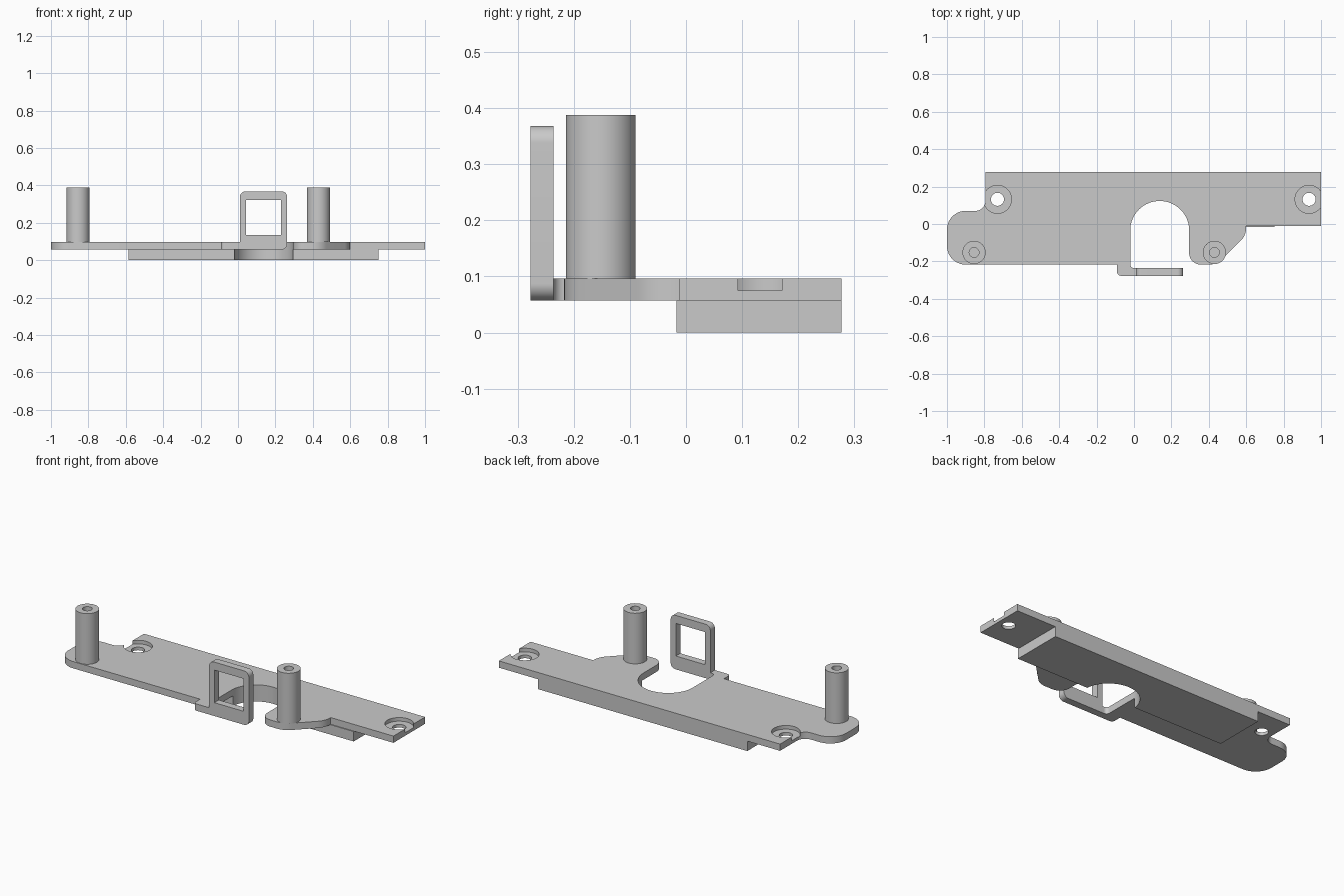
import bpy, bmesh, math
from mathutils import Vector, Matrix

if "Cube" in bpy.data.objects:
    bpy.data.objects.remove(bpy.data.objects["Cube"])

grey = bpy.data.materials.new("plain grey")
grey.use_nodes = True
COLOUR = (0.59, 0.59, 0.59, 1)
grey.diffuse_color = COLOUR
grey.node_tree.nodes["Principled BSDF"].inputs["Base Color"].default_value = COLOUR


def rounded(corners, steps=16):
    """Outline from (x, y, fillet radius) corners."""
    out = []
    for i, (x, y, r) in enumerate(corners):
        p = Vector((x, y, 0))
        if r == 0:
            out.append(p)
            continue
        a, b = ((Vector((*corners[j][:2], 0)) - p).normalized()
                for j in (i - 1, (i + 1) % len(corners)))
        half = a.angle(b) / 2
        centre = p + (a + b).normalized() * r / math.sin(half)
        u = (p + a * r / math.tan(half) - centre).normalized()
        v = (p + b * r / math.tan(half) - centre).normalized()
        out += [centre + u.slerp(v, k / steps) * r for k in range(steps + 1)]
    return out


def circle(x, y, r, n=48):
    return [Vector((x + r * math.cos(k * math.tau / n), y + r * math.sin(k * math.tau / n), 0))
            for k in range(n)]


def prism(name, outline, low, high, matrix=Matrix()):
    bm = bmesh.new()
    face = bm.faces.new([bm.verts.new((p.x, p.y, low)) for p in outline])
    made = bmesh.ops.extrude_face_region(bm, geom=[face])["geom"]
    bmesh.ops.translate(bm, vec=(0, 0, high - low),
                        verts=[g for g in made if isinstance(g, bmesh.types.BMVert)])
    bmesh.ops.remove_doubles(bm, verts=bm.verts, dist=1e-5)
    bmesh.ops.recalc_face_normals(bm, faces=bm.faces)
    bm.transform(matrix)
    mesh = bpy.data.meshes.new(name)
    bm.to_mesh(mesh)
    bm.free()
    mesh.materials.append(grey)
    ob = bpy.data.objects.new(name, mesh)
    bpy.context.collection.objects.link(ob)
    return ob


def activate(ob):
    bpy.ops.object.select_all(action="DESELECT")
    ob.select_set(True)
    bpy.context.view_layer.objects.active = ob


def cut(ob, cutter):
    activate(ob)
    mod = ob.modifiers.new("cut", "BOOLEAN")
    mod.operation, mod.solver, mod.object = "DIFFERENCE", "EXACT", cutter
    bpy.ops.object.modifier_apply(modifier=mod.name)
    bpy.data.objects.remove(cutter)


BASE, TOP, BACK, FRONT = 0.057, 0.096, 0.277, -0.217
SLOT_L, SLOT_R, ARCH_Y, ARCH_R = -0.02, 0.295, 0.123, 0.157
arch = [(SLOT_R, ARCH_Y, ARCH_R), (SLOT_L, ARCH_Y, ARCH_R)]

# Main plate with arched slot, rounded ear and side tab
plate = prism("base_plate", rounded([
    (-0.794, BACK, 0), (1, BACK, 0), (1, -0.012, 0), (0.6, -0.012, 0),
    (0.6, -0.06, 0.1), (0.443, FRONT, 0.1), (SLOT_R, FRONT, 0.062)] + arch + [
    (SLOT_L, -0.236, 0.02), (0.01, -0.236, 0), (0.01, -BACK, 0), (-0.09, -BACK, 0.02),
    (-0.09, FRONT, 0), (-1, FRONT, 0.1), (-1, 0.07, 0.1), (-0.794, 0.07, 0.055)]), BASE, TOP)

# Counterbored screw holes at both ends
for x in (-0.73, 0.936):
    cut(plate, prism("bore", circle(x, 0.132, 0.075), 0.075, 0.2))
    cut(plate, prism("hole", circle(x, 0.132, 0.035), -0.1, 0.2))

# Raised underside block sharing the arch
block = prism("lower_block", rounded([(-0.585, BACK, 0), (0.75, BACK, 0),
                                      (0.75, -0.017, 0), (-0.585, -0.017, 0)]), 0, BASE)
cut(block, prism("arch", rounded(arch + [(SLOT_L, -0.4, 0), (SLOT_R, -0.4, 0)]), -0.1, 0.2))

# Upright window frame at the front
upright = Matrix.Rotation(math.pi / 2, 4, "X")
frame = prism("window_frame", rounded([(0.01, BASE, 0), (0.263, BASE, 0.03),
                                       (0.263, 0.368, 0.03), (0.01, 0.368, 0.03)]),
              0.236, BACK, upright)
cut(frame, prism("window", rounded([(0.043, 0.134, 0), (0.23, 0.134, 0),
                                    (0.23, 0.322, 0), (0.043, 0.322, 0)]), 0.1, 0.4, upright))

# Standoff posts with blind holes
parts = [plate, block, frame]
for name, x in (("right_post", -0.855), ("left_post", 0.43)):
    post = prism(name, circle(x, -0.152, 0.062), TOP, 0.388)
    cut(post, prism("post_hole", circle(x, -0.152, 0.026), 0.16, 0.5))
    parts.append(post)

for ob in parts:
    activate(ob)
    bpy.ops.object.shade_smooth_by_angle(angle=math.radians(30))
